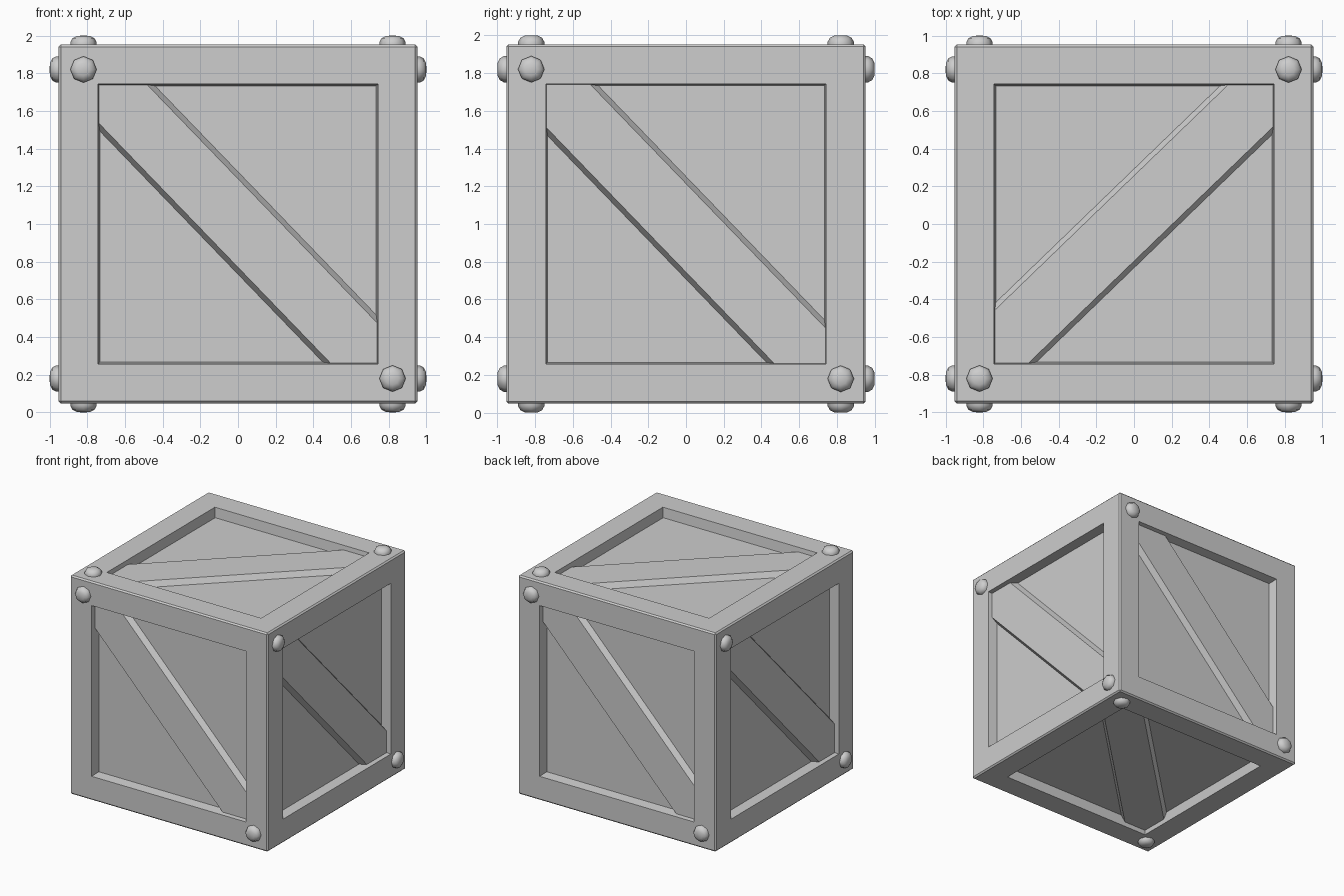
import bpy, bmesh
from math import pi, radians, sqrt, cos, sin
from mathutils import Matrix, Vector

if "Cube" in bpy.data.objects:
    bpy.data.objects.remove(bpy.data.objects["Cube"])

HALF = 0.952      # half size of the crate
OPEN = 0.743      # half size of each panel opening
DEPTH = 0.085     # how far the panels sit back
BEVEL = 0.012
GREY = (0.61, 0.61, 0.61, 1)

grey = bpy.data.materials.new("plain_grey")
grey.use_nodes = True
grey.diffuse_color = GREY
grey.node_tree.nodes["Principled BSDF"].inputs["Base Color"].default_value = GREY


def finish(name, bm, matrix, smooth=False):
    bmesh.ops.recalc_face_normals(bm, faces=bm.faces[:])
    for f in bm.faces:
        f.smooth = smooth
    mesh = bpy.data.meshes.new(name)
    bm.to_mesh(mesh)
    bm.free()
    mesh.materials.append(grey)
    obj = bpy.data.objects.new(name, mesh)
    obj.matrix_world = matrix
    bpy.context.collection.objects.link(obj)


CENTRE = Matrix.Translation((0, 0, 1))


# Crate body: bevelled cube with a recessed panel in every side
def crate_body():
    bm = bmesh.new()
    bmesh.ops.create_cube(bm, size=2 * HALF)
    bmesh.ops.bevel(bm, geom=bm.edges[:], offset=BEVEL, segments=1, affect='EDGES')
    sides = [f for f in bm.faces if f.calc_area() > 1]
    bmesh.ops.inset_individual(bm, faces=sides, thickness=HALF - BEVEL - OPEN,
                               use_even_offset=True)
    bmesh.ops.inset_individual(bm, faces=sides, thickness=0.01, depth=-DEPTH,
                               use_even_offset=True)
    finish("crate_body", bm, CENTRE)


# Diagonal plank: long chamfered board trimmed to the opening
def plank(name, matrix, shift, angle):
    bm = bmesh.new()
    bmesh.ops.create_cube(bm, size=1)
    for v in bm.verts:
        top = v.co.z > 0
        v.co.x *= 4
        v.co.y = (0.163 if top else 0.19) * (1 if v.co.y > 0 else -1) + shift / sqrt(2)
        v.co.z = HALF - (0.038 if top else DEPTH + 0.002)
    bm.transform(Matrix.Rotation(radians(angle), 4, 'Z'))
    for d in ((1, 0, 0), (-1, 0, 0), (0, 1, 0), (0, -1, 0)):
        n = Vector(d)
        bmesh.ops.bisect_plane(bm, geom=bm.verts[:] + bm.edges[:] + bm.faces[:],
                               plane_co=n * OPEN, plane_no=n, clear_outer=True)
        bmesh.ops.holes_fill(bm, edges=[e for e in bm.edges if e.is_boundary])
    finish(name, bm, matrix)


# Bolt head: low eight-sided dome
def bolt(name, matrix):
    bm = bmesh.new()
    rings = []
    for r, h in ((0.07, -0.01), (0.07, 0.012), (0.058, 0.034), (0.034, 0.046)):
        rings.append([bm.verts.new((r * cos(i * pi / 4), r * sin(i * pi / 4), h))
                      for i in range(8)])
    tip = bm.verts.new((0, 0, 1 - HALF))
    for i in range(8):
        j = (i + 1) % 8
        for a, b in zip(rings, rings[1:]):
            bm.faces.new((a[i], a[j], b[j], b[i]))
        bm.faces.new((rings[-1][i], rings[-1][j], tip))
    finish(name, bm, matrix, smooth=True)


crate_body()

# Each side: name, orientation, sideways shift and angle of its plank
upright = Matrix.Rotation(pi / 2, 4, 'X')
sides = [(n, Matrix.Rotation(k * pi / 2, 4, 'Z') @ upright, s, -46) for k, (n, s) in
         enumerate((("front", 0.005), ("left", -0.02), ("back", 0.06), ("right", 0.04)))]
sides.append(("top", Matrix.Rotation(pi / 2, 4, 'Z'), 0.03, -46))
sides.append(("bottom", Matrix.Rotation(pi, 4, 'X'), 0.0, -44.4))

for side, turn, shift, angle in sides:
    frame = CENTRE @ turn
    plank(side + "_plank", frame, shift, angle)
    for label, s in (("a", -1), ("b", 1)):
        bolt(side + "_bolt_" + label, frame @ Matrix.Translation((s * 0.82, -s * 0.82, HALF)))
